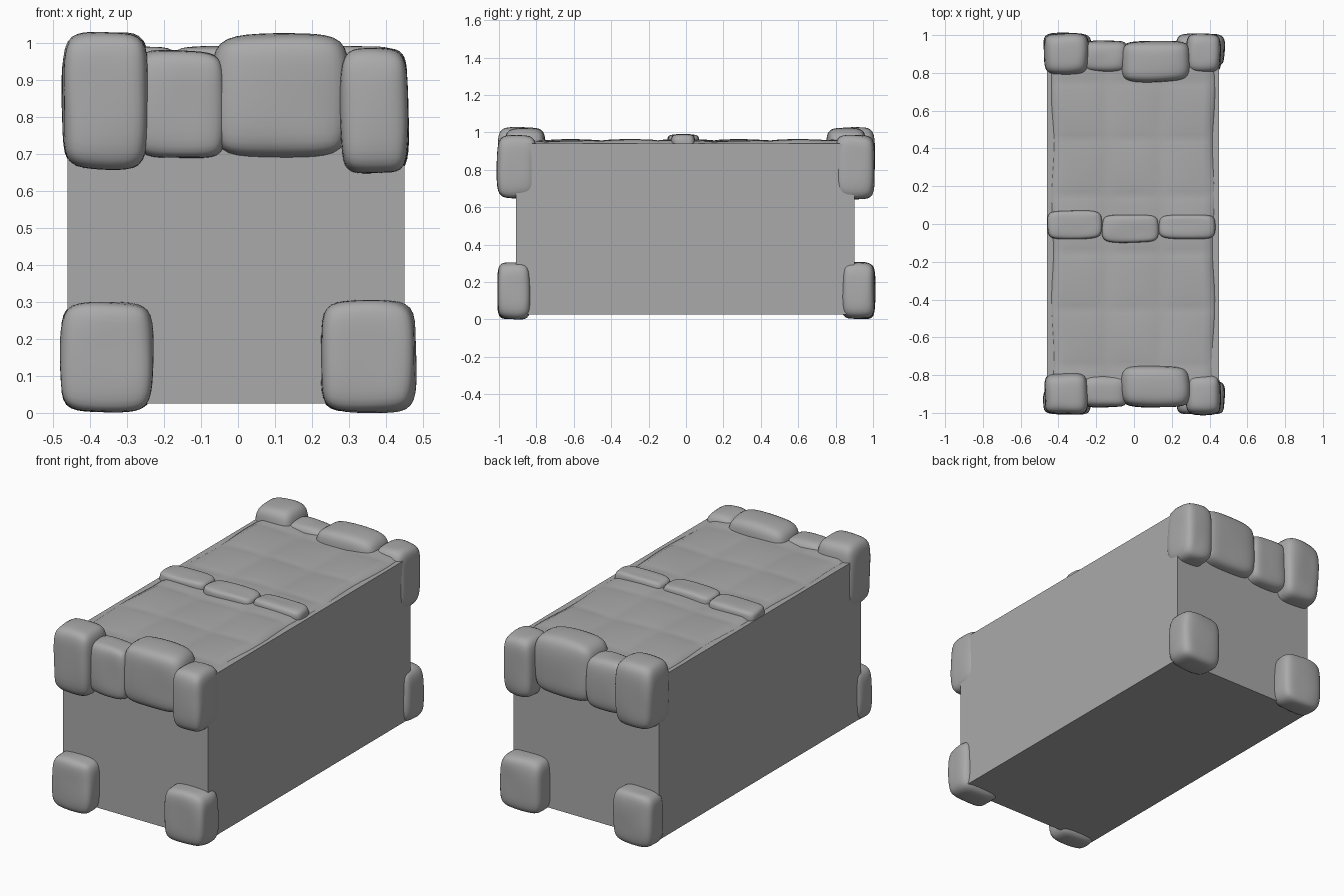
import bpy, bmesh, math, random
from mathutils import Vector

random.seed(4)
cube = bpy.data.objects.get("Cube")
if cube:
    bpy.data.objects.remove(cube, do_unlink=True)

stone_grey = bpy.data.materials.new("stone grey")
stone_grey.use_nodes = True
GREY = (0.4, 0.4, 0.4, 1)
stone_grey.diffuse_color = GREY
stone_grey.node_tree.nodes["Principled BSDF"].inputs["Base Color"].default_value = GREY


def finish(bm, name, smooth):
    """Turn a bmesh into a named, coloured object."""
    bmesh.ops.recalc_face_normals(bm, faces=bm.faces)
    for f in bm.faces:
        f.smooth = smooth
    mesh = bpy.data.meshes.new(name)
    bm.to_mesh(mesh)
    bm.free()
    mesh.materials.append(stone_grey)
    ob = bpy.data.objects.new(name, mesh)
    bpy.context.collection.objects.link(ob)
    return ob


def boulder(name, lo, hi, jitter=0.012):
    """Rounded, slightly uneven stone filling the box from lo to hi."""
    lo, hi = Vector(lo), Vector(hi)
    mid, size = (lo + hi) / 2, hi - lo
    bm = bmesh.new()
    bmesh.ops.create_cube(bm, size=1)
    bmesh.ops.subdivide_edges(bm, edges=bm.edges, cuts=2, use_grid_fill=True)
    for v in bm.verts:
        # Draw the rim of each side inwards a little
        edges_hit = sum(abs(c) > 0.49 for c in v.co)
        v.co *= (1, 1, 0.96, 0.9)[edges_hit]
        v.co = mid + Vector(a * b for a, b in zip(v.co, size))
        v.co += Vector(random.uniform(-jitter, jitter) for _ in range(3))
    ob = finish(bm, name, True)
    sub = ob.modifiers.new("round", 'SUBSURF')
    sub.levels = sub.render_levels = 2
    return ob


# Main block: side profile with rounded upper ends, extruded across
bm = bmesh.new()
R, TOP, BASE, Y0, Y1 = 0.07, 0.94, 0.025, -0.91, 0.90
outline = [(Y0, BASE), (Y1, BASE)]
for cy, start in ((Y1 - R, 0), (Y0 + R, 90)):
    for i in range(7):
        a = math.radians(start + 15 * i)
        outline.append((cy + R * math.cos(a), TOP - R + R * math.sin(a)))
face = bm.faces.new([bm.verts.new((-0.46, y, z)) for y, z in outline])
ext = bmesh.ops.extrude_face_region(bm, geom=[face])
bmesh.ops.translate(bm, vec=(0.91, 0, 0),
                    verts=[g for g in ext["geom"] if isinstance(g, bmesh.types.BMVert)])
finish(bm, "main_block", False)


# Worn paving on top: three columns of slabs in soft rows
def paving_height(x, y):
    across = abs(math.sin(math.pi * (x + 0.43) / 0.287)) ** 0.4
    along = abs(math.cos(math.pi * y / 0.3)) ** 0.5
    rim = min(1, (0.435 - abs(x)) / 0.04)
    wave = 0.004 * math.sin(9 * x + 7 * y)
    return 0.936 + rim * (0.012 + 0.012 * across * (0.4 + 0.6 * along) + wave)


bm = bmesh.new()
bmesh.ops.create_grid(bm, x_segments=40, y_segments=80, size=1)
for v in bm.verts:
    x, y = v.co.x * 0.435, v.co.y * 0.86
    edge = x - 0.005 + 0.006 * math.sin(11 * y) * v.co.x
    v.co = (edge, y, paving_height(x, y))
rim = [e for e in bm.edges if e.is_boundary]
skirt = bmesh.ops.extrude_edge_only(bm, edges=rim)
for v in skirt["geom"]:
    if isinstance(v, bmesh.types.BMVert):
        v.co.z = 0.93
finish(bm, "top_paving", True)

# Raised row of stones across the middle of the top
for i, (x0, x1, y0, y1) in enumerate([(-0.46, -0.17, -0.08, 0.07),
                                      (-0.17, 0.13, -0.10, 0.05),
                                      (0.13, 0.43, -0.08, 0.05)]):
    boulder(f"middle_ridge_stone_{i + 1}", (x0, y0, 0.90), (x1, y1, 0.99), 0.004)

# Stones curling over the upper edge at both ends, and feet at the corners
EDGE = {  # x range, z range, inner and outer distance from the centre
    "right_corner": (-0.475, -0.24, 0.655, 1.03, 0.79, 1.01),
    "small_middle": (-0.28, -0.03, 0.685, 0.98, 0.80, 0.97),
    "large_middle": (-0.07, 0.30, 0.69, 1.022, 0.75, 0.97),
    "left_corner": (0.275, 0.46, 0.645, 0.985, 0.80, 1.01),
    "right_foot": (-0.48, -0.23, 0.0, 0.30, 0.86, 1.01),
    "left_foot": (0.22, 0.48, 0.0, 0.305, 0.83, 1.01),
}
for end, s in (("front", -1), ("back", 1)):
    for part, (x0, x1, z0, z1, near, far) in EDGE.items():
        y0, y1 = sorted((s * near, s * far))
        boulder(f"{end}_{part}_stone", (x0, y0, z0), (x1, y1, z1), 0.007)
